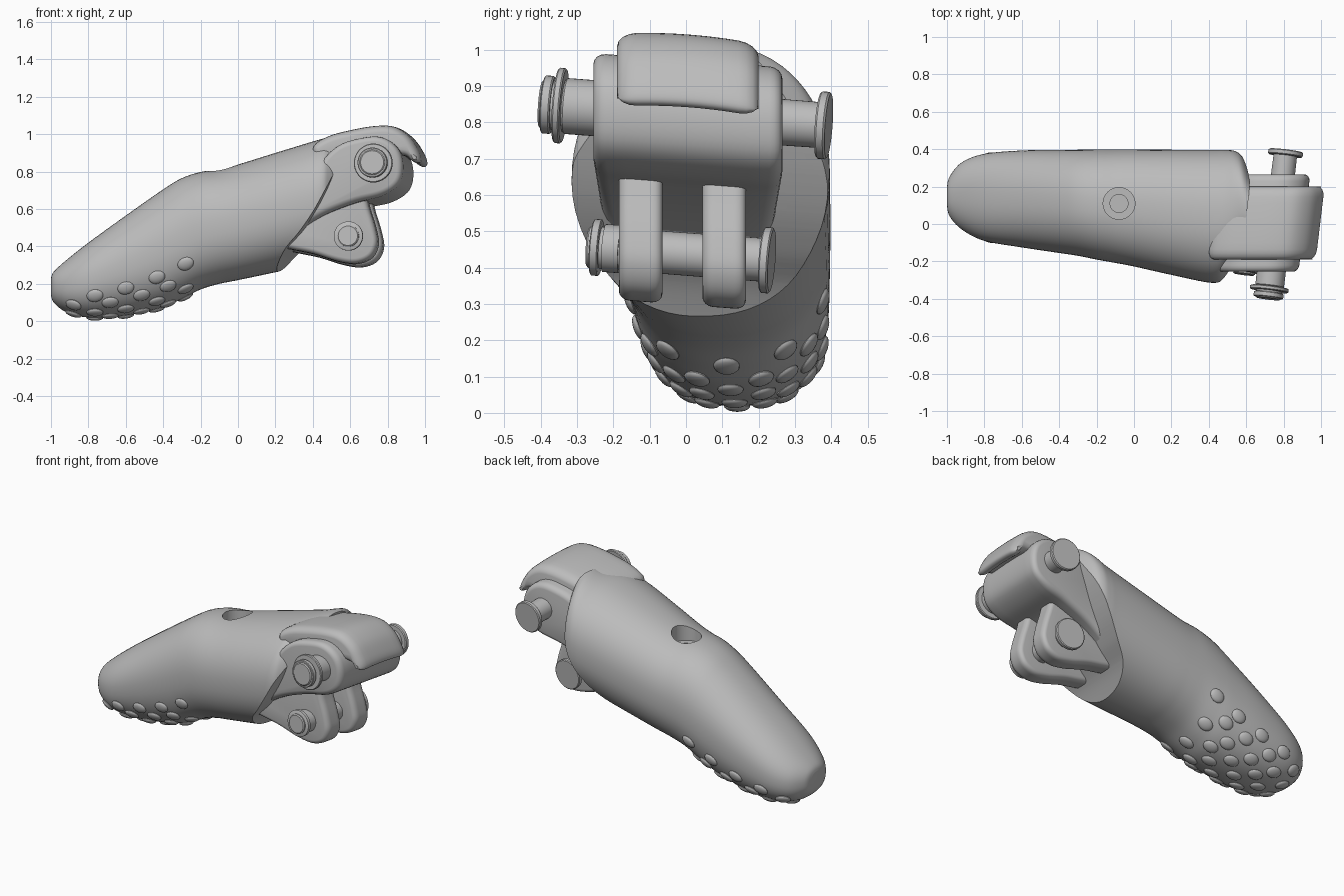
import bpy, bmesh, math
from mathutils import Vector, Matrix

if "Cube" in bpy.data.objects:
    bpy.data.objects.remove(bpy.data.objects["Cube"])

grey = bpy.data.materials.new("plain grey")
grey.use_nodes = True
COLOR = (0.5, 0.5, 0.5, 1)
grey.diffuse_color = COLOR
grey.node_tree.nodes["Principled BSDF"].inputs["Base Color"].default_value = COLOR

# The hinge end is skewed: its pins run along this direction
AXIS = Vector((0.12, 1, -0.075))


def spline(pts, n, closed=False):
    """Smooth curve through points of any dimension."""
    pts = [Vector(p) for p in pts]
    m, out = len(pts), []
    for i in range(m if closed else m - 1):
        pick = (lambda k: pts[k % m]) if closed else (lambda k: pts[max(0, min(m - 1, k))])
        a, b, c, d = (pick(i + k) for k in (-1, 0, 1, 2))
        for j in range(n):
            t = j / n
            out.append(0.5 * (2 * b + (c - a) * t + (2 * a - 5 * b + 4 * c - d) * t * t
                              + (3 * b - a - 3 * c + d) * t ** 3))
    return out if closed else out + [pts[-1]]


def smooth(ob, angle=35):
    bpy.ops.object.select_all(action='DESELECT')
    ob.select_set(True)
    bpy.context.view_layer.objects.active = ob
    bpy.ops.object.shade_smooth_by_angle(angle=math.radians(angle))


def finish(bm, name):
    bmesh.ops.recalc_face_normals(bm, faces=bm.faces)
    me = bpy.data.meshes.new(name)
    bm.to_mesh(me)
    bm.free()
    ob = bpy.data.objects.new(name, me)
    bpy.context.collection.objects.link(ob)
    me.materials.append(grey)
    smooth(ob)
    return ob


def loft(name, rings):
    """Skin a list of equal-length rings and cap both ends."""
    bm = bmesh.new()
    vs = [[bm.verts.new(p) for p in r] for r in rings]
    n = len(vs[0])
    for a, b in zip(vs, vs[1:]):
        for i in range(n):
            j = (i + 1) % n
            bm.faces.new((a[i], a[j], b[j], b[i]))
    bm.faces.new(vs[0])
    bm.faces.new(vs[-1])
    return finish(bm, name)


def plate(name, pts, y0, y1, depth, inset, crown=0.0, taper=0.0, n=5):
    """Extrude an x-z outline along the skewed axis with rounded rims."""
    prof = spline(pts, n, True)
    m = len(prof)
    area = sum(prof[i - 1].x * prof[i].y - prof[i].x * prof[i - 1].y for i in range(m))
    normals = []
    for i in range(m):
        t = (prof[(i + 1) % m] - prof[i - 1]).normalized()
        normals.append(Vector((-t.y, t.x)) * (1 if area > 0 else -1))
    steps = [k * math.pi / 8 for k in range(5)]
    levels = [(y0 + depth * (1 - math.sin(a)), inset * (1 - math.cos(a))) for a in reversed(steps)]
    levels = [(y0 + depth * (1 - math.sin(a)), inset * (1 - math.cos(math.pi / 2 - a))) for a in steps]
    levels = [(y0 + depth * (1 - math.cos(a)), inset * (1 - math.sin(a))) for a in steps]
    mid, half = (y0 + y1) / 2, (y1 - y0) / 2
    levels += [(mid + (half - depth) * k / 4, 0) for k in range(-3, 4)]
    levels += [(y0 + y1 - y, s) for y, s in reversed(levels[:5])]
    rings = []
    for y, s in levels:
        ring = []
        for p, nv in zip(prof, normals):
            q = p + nv * s
            w = 1 - taper * max(0, min(1, (0.68 - q.y) / 0.3))
            drop = crown * ((y - mid) / half) ** 2
            ring.append(Vector((q.x, 0, q.y - drop)) + AXIS * (y * w))
        rings.append(ring)
    return loft(name, rings)


def turned(name, x, z, steps, n=40):
    """Turn (y, radius) steps about a pin axis passing through x, z at y = 0."""
    turn = AXIS.to_track_quat('Z', 'X').to_matrix()
    rings = []
    for y, r in steps:
        c = Vector((x, 0, z)) + AXIS * y
        rings.append([c + turn @ Vector((r * math.cos(k * math.tau / n),
                                         r * math.sin(k * math.tau / n), 0)) for k in range(n)])
    return loft(name, rings)


def cut(ob, cutter):
    mod = ob.modifiers.new("cut", 'BOOLEAN')
    mod.operation, mod.object, mod.solver = 'DIFFERENCE', cutter, 'EXACT'
    smooth(ob)
    bpy.ops.object.modifier_apply(modifier=mod.name)
    bpy.data.objects.remove(cutter)
    smooth(ob, 38)


# Finger body stations: x, bottom, top, front edge, back edge
stations = spline([
    (-1, .14, .23, .1, .2), (-.985, .1, .265, .04, .255), (-.92, .05, .325, -.03, .33),
    (-.8, .02, .42, -.09, .375), (-.6, .03, .565, -.125, .393), (-.4, .075, .705, -.155, .396),
    (-.3, .12, .765, -.17, .397), (-.2, .17, .798, -.19, .398), (-.1, .2, .812, -.208, .398),
    (0, .22, .838, -.227, .398), (.2, .262, .9, -.272, .397), (.42, .31, .967, -.315, .396),
    (.49, .33, .985, -.285, .396), (.54, .35, .998, -.215, .39), (.58, .36, 1.01, -.17, .36),
    (.62, .38, 1.018, -.15, .28)], 5)


def on_body(s, a):
    """Point on station s at angle a, on a slightly squared oval."""
    x, lo, hi, fr, bk = s
    c, d = math.cos(a), math.sin(a)
    e = 2 / 2.25
    return Vector((x, (fr + bk) / 2 + (bk - fr) / 2 * math.copysign(abs(c) ** e, c),
                   (lo + hi) / 2 + (hi - lo) / 2 * math.copysign(abs(d) ** e, d)))


SIDES = 64
body = loft("finger_body", [[on_body(s, k * math.tau / SIDES) for k in range(SIDES)] for s in stations])

# Slanted curved end of the body
edge = spline([(.6, 1.2), (.59, .95), (.54, .77), (.46, .6), (.37, .47), (.27, .36), (.17, .2)], 6)
outline = [(p.x, p.y) for p in edge] + [(1.2, .2), (1.2, 1.2)]
cut(body, loft("end_cutter", [[Vector((x, 0, z)) + AXIS * y for x, z in outline] for y in (-.6, .6)]))

# Stepped screw hole in the top
bm = bmesh.new()
for r, z in ((.085, .99), (.048, .8)):
    bmesh.ops.create_cone(bm, cap_ends=True, segments=40, radius1=r, radius2=r, depth=.5,
                          matrix=Matrix.Translation((-.08, .11, z)))
    cut(body, finish(bm, "hole_cutter"))
    bm = bmesh.new()
bm.free()

# Grip bumps under the fingertip, in staggered rows
bm = bmesh.new()
rows = [-.88, -.77, -.69, -.6, -.53, -.44, -.37, -.29]
for i, x in enumerate(rows):
    k = min(range(1, len(stations) - 1), key=lambda q: abs(stations[q][0] - x))
    angles = (-156, -122, -90, -58, -24) if i % 2 else (-140, -106, -74, -40)
    for deg in angles:
        a = math.radians(deg)
        p = on_body(stations[k], a)
        along = (on_body(stations[k + 1], a) - on_body(stations[k - 1], a)).normalized()
        around = on_body(stations[k], a + .05) - on_body(stations[k], a - .05)
        normal = around.cross(along).normalized()
        side = normal.cross(along).normalized()
        frame = Matrix((along, side, normal)).transposed().to_4x4()
        bmesh.ops.create_uvsphere(bm, u_segments=20, v_segments=10, radius=1, matrix=(
            Matrix.Translation(p) @ frame @ Matrix.Diagonal((.045, .036, .016, 1))))
finish(bm, "grip_bumps")

# Hinge knuckle, flaring back into the body
plate("upper_knuckle", [(.3, .42), (.38, .49), (.5, .56), (.66, .62), (.8, .655), (.89, .72), (.91, .82),
                        (.88, .91), (.8, .965), (.7, .965), (.56, .92), (.45, .8), (.36, .6)],
      -.255, .265, .035, .03, taper=.2)

# Rounded cover reaching over the knuckle and ending in a lip
plate("top_cover", [(.42, .93), (.5, .985), (.62, 1.018), (.75, 1.04), (.85, 1.035), (.93, .985),
                    (.98, .91), (.995, .86), (.975, .842), (.945, .855), (.91, .88), (.82, .88), (.6, .85), (.45, .85)],
      -.19, .2, .055, .035, crown=.012)

# Pair of lower hinge lugs
lug = [(.22, .4), (.3, .375), (.42, .35), (.55, .31), (.65, .298), (.73, .33), (.765, .4),
       (.755, .48), (.725, .58), (.69, .68), (.6, .74), (.45, .7), (.32, .52)]
for name, y0, y1 in (("front_lug", -.185, -.065), ("back_lug", .045, .165)):
    plate(name, lug, y0, y1, .03, .025)

# Upper hinge pin with bushing, clip and head
turned("upper_pin", .765, .82, [(-.4, .062), (-.395, .068), (-.3, .068), (.365, .063),
                                (.365, .088), (.37, .093), (.388, .093), (.393, .088)])
turned("upper_bushing", .765, .82, [(-.335, .072), (-.33, .077), (-.24, .077)])
turned("upper_clip", .765, .82, [(-.357, .1), (-.353, .104), (-.34, .104), (-.336, .1)])
turned("upper_clip_collar", .765, .82, [(-.393, .076), (-.39, .08), (-.37, .08), (-.366, .076)])

# Lower hinge pin with clip and head
turned("lower_pin", .62, .437, [(-.27, .052), (-.265, .058), (.21, .06), (.21, .086),
                                (.214, .091), (.232, .091), (.236, .086)])
turned("lower_bushing", .62, .437, [(-.225, .066), (-.18, .066)])
turned("lower_clip", .62, .437, [(-.258, .073), (-.255, .078), (-.237, .078), (-.234, .073)])
